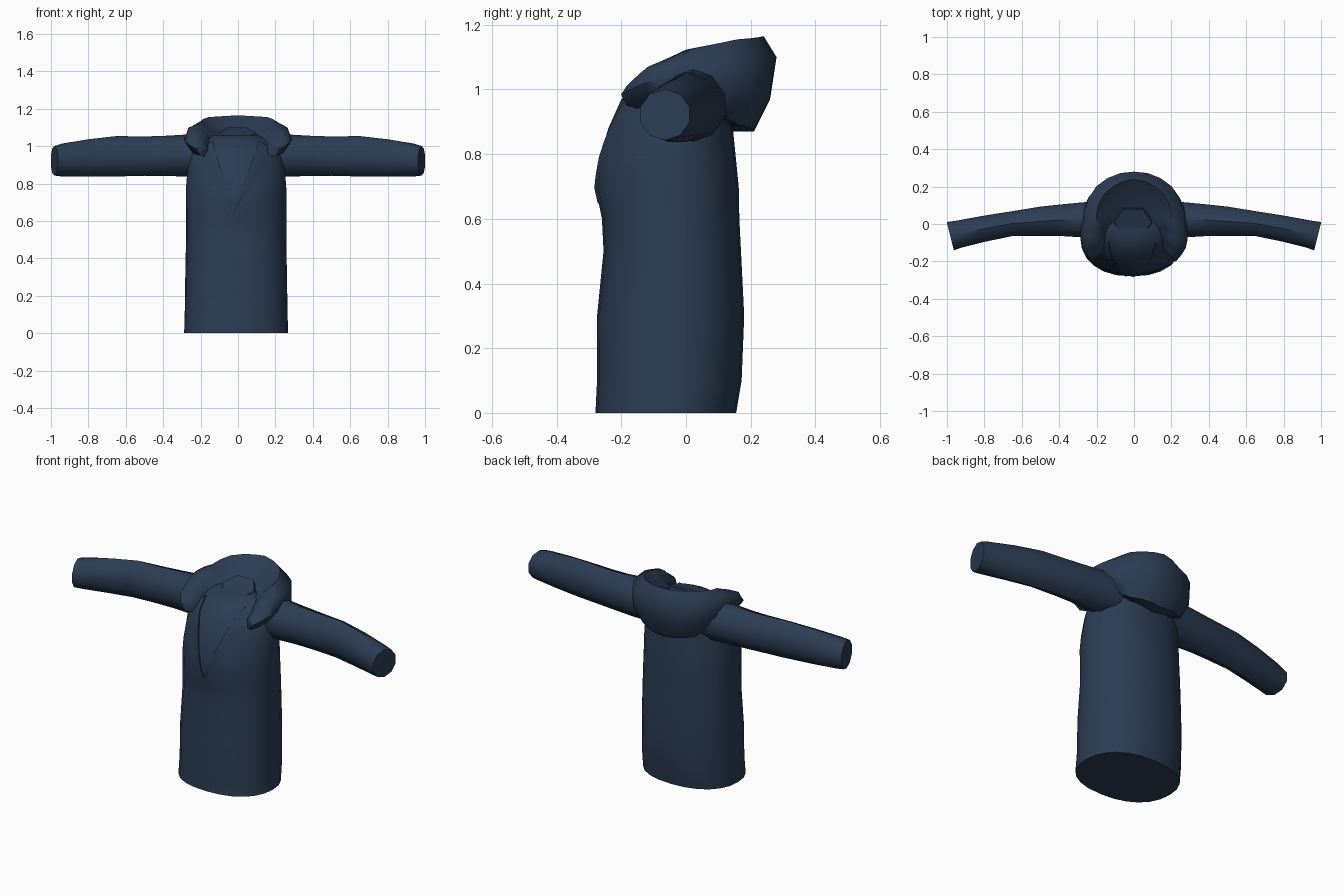
import bpy, bmesh
from math import sin, cos, pi, radians
from mathutils import Vector
from mathutils.bvhtree import BVHTree

old = bpy.data.objects.get("Cube")
if old:
    bpy.data.objects.remove(old, do_unlink=True)

COLOUR = (0.025, 0.046, 0.088, 1)
cloth = bpy.data.materials.new("navy_cloth")
cloth.use_nodes = True
cloth.diffuse_color = COLOUR
shader = cloth.node_tree.nodes["Principled BSDF"]
shader.inputs["Base Color"].default_value = COLOUR
shader.inputs["Roughness"].default_value = 0.8


def loft(name, rings, closed=True, caps=True, angle=40):
    """Skin a list of equal point rings into one smooth object."""
    bm = bmesh.new()
    rows = [[bm.verts.new(p) for p in ring] for ring in rings]
    n = len(rows[0])
    for a, b in zip(rows, rows[1:]):
        for i in range(n if closed else n - 1):
            j = (i + 1) % n
            bm.faces.new((a[i], a[j], b[j], b[i]))
    if caps:
        bm.faces.new(rows[0])
        bm.faces.new(rows[-1])
    bmesh.ops.recalc_face_normals(bm, faces=bm.faces)
    mesh = bpy.data.meshes.new(name)
    bm.to_mesh(mesh)
    bm.free()
    obj = bpy.data.objects.new(name, mesh)
    bpy.context.collection.objects.link(obj)
    mesh.materials.append(cloth)
    bpy.ops.object.select_all(action='DESELECT')
    obj.select_set(True)
    bpy.context.view_layer.objects.active = obj
    bpy.ops.object.shade_smooth_by_angle(angle=radians(angle))
    return obj


def power(v, e):
    return abs(v) ** e * (1 if v >= 0 else -1)


# Coat body: height, front y, back y, half width, front roundness exponent
body = [(0, -.28, .155, .278, .88), (.1, -.275, .172, .275, .88),
        (.3, -.275, .18, .272, .88), (.5, -.255, .17, .268, .9),
        (.6, -.26, .165, .268, .95), (.7, -.28, .163, .268, 1.05),
        (.78, -.27, .155, .268, 1.1), (.88, -.24, .145, .26, 1.1),
        (.97, -.2, .14, .24, 1.05), (1.03, -.13, .13, .18, 1), (1.06, -.07, .1, .12, 1)]
SIDES = 24
rings = []
for z, front, back, half, bulge in body:
    cy, ry = (front + back) / 2, (back - front) / 2
    ring = []
    for i in range(SIDES):
        t = 2 * pi * i / SIDES
        e = bulge if i > SIDES / 2 else .88
        ring.append((-.01 + half * power(cos(t), e), cy + ry * power(sin(t), e), z))
    rings.append(ring)
torso = loft("coat_body", rings)

# Tilted neck plug
loft("neck", [[(-.005 + r * cos(i * pi / 3), .01 + .8 * r * sin(i * pi / 3),
                z + slope * sin(i * pi / 3)) for i in range(6)]
              for r, z, slope in ((.12, 1.03, 0), (.1, 1.073, .03))], angle=25)

# Sleeves: x, centre y, centre z, y radius, z radius, slant of the cross-section
sleeve = [(.17, .025, .955, .105, .112, 0), (.28, .022, .95, .098, .112, 0),
          (.4, .02, .948, .088, .107, 0), (.5, .014, .947, .083, .105, 0),
          (.65, .002, .946, .07, .108, 0), (.8, -.025, .937, .072, .1, .01),
          (.94, -.055, .926, .075, .088, .018), (.982, -.065, .922, .08, .079, .02)]
for side, name in ((-1, "right_sleeve"), (1, "left_sleeve")):
    loft(name, [[(side * (x + slant * cos(t)), cy + ry * cos(t), cz + rz * sin(t))
                 for t in [pi / 5 * (i + .5) for i in range(10)]]
                for x, cy, cz, ry, rz, slant in sleeve])

# Folded hood: cross-sections (radius, height) at angles from the back,
# each running from the neck over the rim and down the outside
hood = [(0, ((.08, 1.07), (.18, 1.12), (.24, 1.165), (.28, 1.1), (.26, .97), (.21, .87), (.12, .87))),
        (45, ((.08, 1.06), (.18, 1.115), (.225, 1.155), (.285, 1.09), (.28, .98), (.23, .89), (.14, .9))),
        (90, ((.09, 1.04), (.16, 1.085), (.2, 1.123), (.265, 1.1), (.285, 1.04), (.24, .98), (.16, .97))),
        (115, ((.15, 1.0), (.175, 1.05), (.22, 1.08), (.28, 1.07), (.305, 1.02), (.26, .96), (.18, .95))),
        (132, ((.21, .95), (.21, .98), (.235, 1.01), (.275, 1.01), (.3, .985), (.275, .95), (.22, .94)))]
half_hood = []
for (a, pa), (b, pb) in zip(hood, hood[1:]):
    for k in range(3):
        f = k / 3
        half_hood.append((a + (b - a) * f,
                          [Vector(p).lerp(Vector(q), f) for p, q in zip(pa, pb)]))
half_hood.append((hood[-1][0], [Vector(p) for p in hood[-1][1]]))
full = [(-a, s) for a, s in reversed(half_hood[1:])] + half_hood
loft("folded_hood", [[(p.x * sin(radians(a)), p.x * cos(radians(a)), p.y) for p in s]
                     for a, s in full], angle=60)

# Lapels: thin flaps laid on the chest, meeting in a V
tree = BVHTree.FromObject(torso, bpy.context.evaluated_depsgraph_get())


def on_chest(x, z, gap):
    hit = tree.ray_cast(Vector((x, -1, z)), Vector((0, 1, 0)))[0]
    return (x, (hit.y if hit else -.1) - gap, z)


tip = Vector((-.025, .64))
for side, name in ((-1, "right_lapel"), (1, "left_lapel")):
    inner = Vector((side * .125 - .01, 1.03))
    outer = Vector((side * .21 - .01, .97))
    rows = []
    for k in range(9):
        f = .02 + .98 * k / 8
        a, b = tip.lerp(inner, f), tip.lerp(outer, f)
        raised = .003 + .009 * f
        rows.append([on_chest(*a.lerp(b, j / 4), raised * (1 - j / 4) + .001)
                     for j in range(5)])
    # fold the inner edge back into the chest
    rows = [[on_chest(r[0][0], r[0][2], -.004)] + r for r in rows]
    loft(name, rows, closed=False, caps=False)
